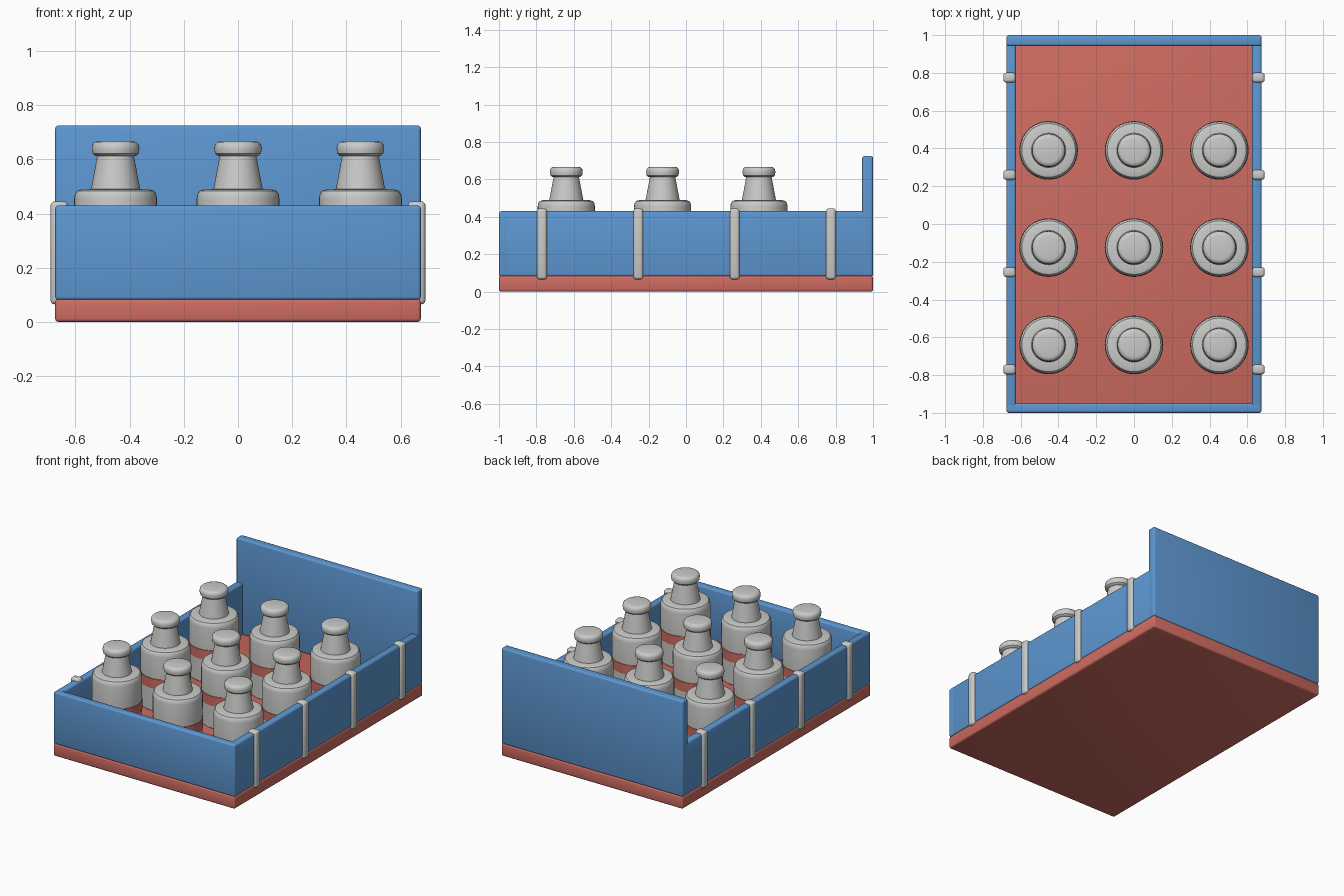
import bpy, bmesh, math
from mathutils import Vector

cube = bpy.data.objects.get("Cube")
if cube:
    bpy.data.objects.remove(cube, do_unlink=True)


def material(name, rgb):
    m = bpy.data.materials.new(name)
    m.use_nodes = True
    colour = (*rgb, 1)
    m.diffuse_color = colour
    bsdf = next(n for n in m.node_tree.nodes if n.type == 'BSDF_PRINCIPLED')
    bsdf.inputs["Base Color"].default_value = colour
    return m


RED = material("brick red", (0.62, 0.15, 0.12))
BLUE = material("mid blue", (0.11, 0.31, 0.64))
GREY = material("light grey", (0.59, 0.60, 0.58))


def add(name, bm, mats):
    mesh = bpy.data.meshes.new(name)
    bmesh.ops.recalc_face_normals(bm, faces=bm.faces)
    bm.to_mesh(mesh)
    bm.free()
    for m in mats:
        mesh.materials.append(m)
    ob = bpy.data.objects.new(name, mesh)
    bpy.context.collection.objects.link(ob)
    bpy.ops.object.select_all(action='DESELECT')
    ob.select_set(True)
    bpy.context.view_layer.objects.active = ob
    bpy.ops.object.shade_smooth_by_angle(angle=math.radians(35))
    return ob


def box(name, low, high, mat, bevel=0.012):
    low, high = Vector(low), Vector(high)
    bm = bmesh.new()
    bmesh.ops.create_cube(bm, size=1)
    for v in bm.verts:
        v.co = (low + high) / 2 + v.co * (high - low)
    bmesh.ops.bevel(bm, geom=bm.edges[:], offset=bevel, segments=3,
                    profile=0.5, affect='EDGES')
    return add(name, bm, [mat])


# Tray floor and walls
W, L, T = 0.675, 1.0, 0.05
FLOOR, RIM = 0.085, 0.43
box("tray_base", (-W, -L, 0), (W, L, FLOOR), RED)
box("front_wall", (-W, -L, FLOOR - 0.004), (W, T - L, RIM), BLUE)
box("back_wall", (-W, L - 0.058, FLOOR - 0.004), (W, L, 0.725), BLUE)

# Side walls with clips wrapped over the rim
for side, s in (("left", 1), ("right", -1)):
    xs = sorted((s * W, s * (W - T)))
    box(side + "_wall", (xs[0], -L + 0.002, FLOOR - 0.004),
        (xs[1], L - 0.002, RIM), BLUE)
    xs = sorted((s * 0.692, s * 0.627))
    for i in range(4):
        y = -0.77 + i * 0.515
        box(f"{side}_clip_{i + 1}", (xs[0], y - 0.026, 0.065),
            (xs[1], y + 0.026, 0.445), GREY, 0.015)

# Bottle profile: (radius, height), with a raised label band on the body
PROFILE = [(0, 0.08), (0.14, 0.08), (0.152, 0.09), (0.152, 0.24),
           (0.155, 0.241), (0.155, 0.305), (0.152, 0.306), (0.153, 0.455),
           (0.15, 0.472), (0.142, 0.484), (0.125, 0.489), (0.091, 0.49),
           (0.068, 0.612), (0.077, 0.614), (0.085, 0.622), (0.088, 0.64),
           (0.085, 0.656), (0.077, 0.664), (0.064, 0.667), (0, 0.667)]


def bottle(name, x, y):
    bm = bmesh.new()
    verts = [bm.verts.new((x + r, y, z)) for r, z in PROFILE]
    edges = [bm.edges.new(pair) for pair in zip(verts, verts[1:])]
    bmesh.ops.spin(bm, geom=verts + edges, cent=(x, y, 0), axis=(0, 0, 1),
                   angle=math.tau, steps=40)
    bmesh.ops.remove_doubles(bm, verts=bm.verts, dist=0.0003)
    for f in bm.faces:
        f.material_index = int(0.24 < f.calc_center_median().z < 0.306)
    add(name, bm, [GREY, RED])


for row in range(3):
    for col in range(3):
        bottle(f"bottle_{row + 1}_{col + 1}",
               (col - 1) * 0.452, -0.64 + row * 0.515)
